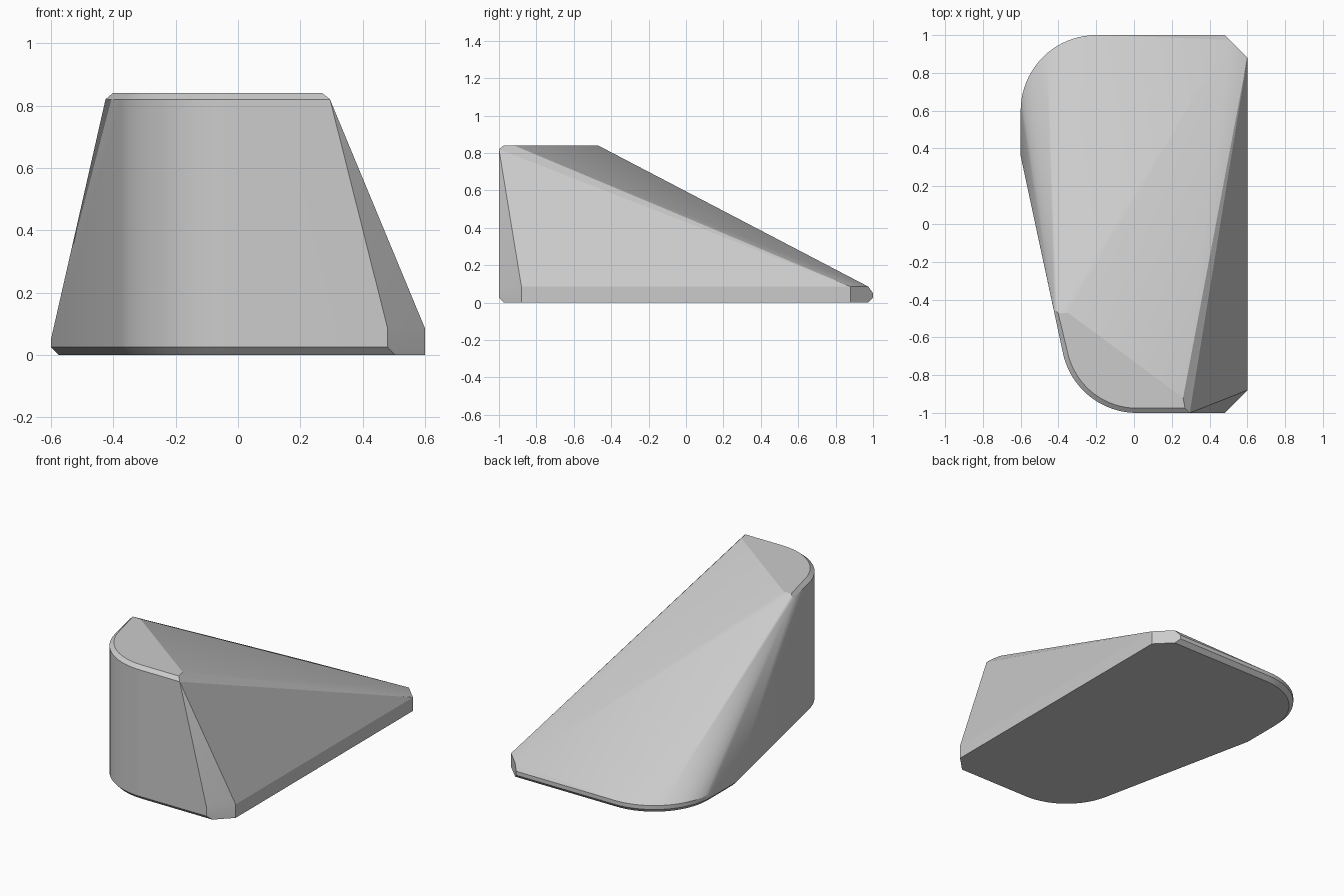
import bpy, bmesh, math
from mathutils import Vector

if "Cube" in bpy.data.objects:
    bpy.data.objects.remove(bpy.data.objects["Cube"])

BEV = 0.025          # width of the bevel on the rims


def arc(cx, cy, r, a0, a1, z, n=20):
    """Points on a horizontal arc, angles in degrees."""
    return [(cx + r * math.cos(math.radians(a0 + (a1 - a0) * i / n)),
             cy + r * math.sin(math.radians(a0 + (a1 - a0) * i / n)), z)
            for i in range(n + 1)]


def back_edge(inset, z):
    """Rounded back left corner and straight back edge."""
    return (arc(-0.2, 0.6, 0.4 - inset, 90, 180, z)
            + [(-0.6 + inset, 0.36, z), (0.48 + inset, 1 - inset, z)])


def front_round(inset, z):
    """Rounded front left corner."""
    return arc(0.015, -0.6, 0.4 - inset, 192.2, 270, z)


points = []
# base: bevelled lower rim, upright band
for inset, z in ((BEV, 0), (0, BEV)):
    points += back_edge(inset, z) + front_round(inset, z)
    points.append((0.48 + inset, -1 + inset, z))
points += back_edge(0, 0.05)
# clipped right corners
for s in (-1, 1):
    points += [(0.6, 0.88 * s, 0), (0.6, 0.88 * s, 0.085)]
points += [(0.48, -1, 0.085), (0.505, 0.975, 0.085)]
# tall front wall and its bevelled top rim
points += front_round(0, 0.82) + [(-0.425, -0.455, 0.82), (0.295, -1, 0.82)]
points += front_round(BEV, 0.84) + [(-0.402, -0.47, 0.84), (0.27, -0.975, 0.84)]
# inner corners of the small top face
points += [(-0.35, -0.47, 0.84), (0.26, -0.92, 0.84)]

# wrap the rims in one convex skin
bm = bmesh.new()
for p in points:
    bm.verts.new(Vector(p))
bmesh.ops.remove_doubles(bm, verts=bm.verts, dist=0.0005)
res = bmesh.ops.convex_hull(bm, input=bm.verts)
junk = {g for g in res["geom_interior"] + res["geom_unused"]
        if isinstance(g, bmesh.types.BMVert) and g.is_valid and not g.link_faces}
bmesh.ops.delete(bm, geom=list(junk), context='VERTS')
bmesh.ops.dissolve_limit(bm, angle_limit=math.radians(0.3),
                         verts=bm.verts, edges=bm.edges)
bmesh.ops.recalc_face_normals(bm, faces=bm.faces)

mesh = bpy.data.meshes.new("wedge_block")
bm.to_mesh(mesh)
bm.free()
block = bpy.data.objects.new("wedge_block", mesh)
bpy.context.collection.objects.link(block)

grey = bpy.data.materials.new("light grey")
grey.diffuse_color = (0.6, 0.6, 0.6, 1)
grey.use_nodes = True
grey.node_tree.nodes["Principled BSDF"].inputs["Base Color"].default_value = grey.diffuse_color
mesh.materials.append(grey)

bpy.context.view_layer.objects.active = block
block.select_set(True)
bpy.ops.object.shade_smooth_by_angle(angle=math.radians(20))
